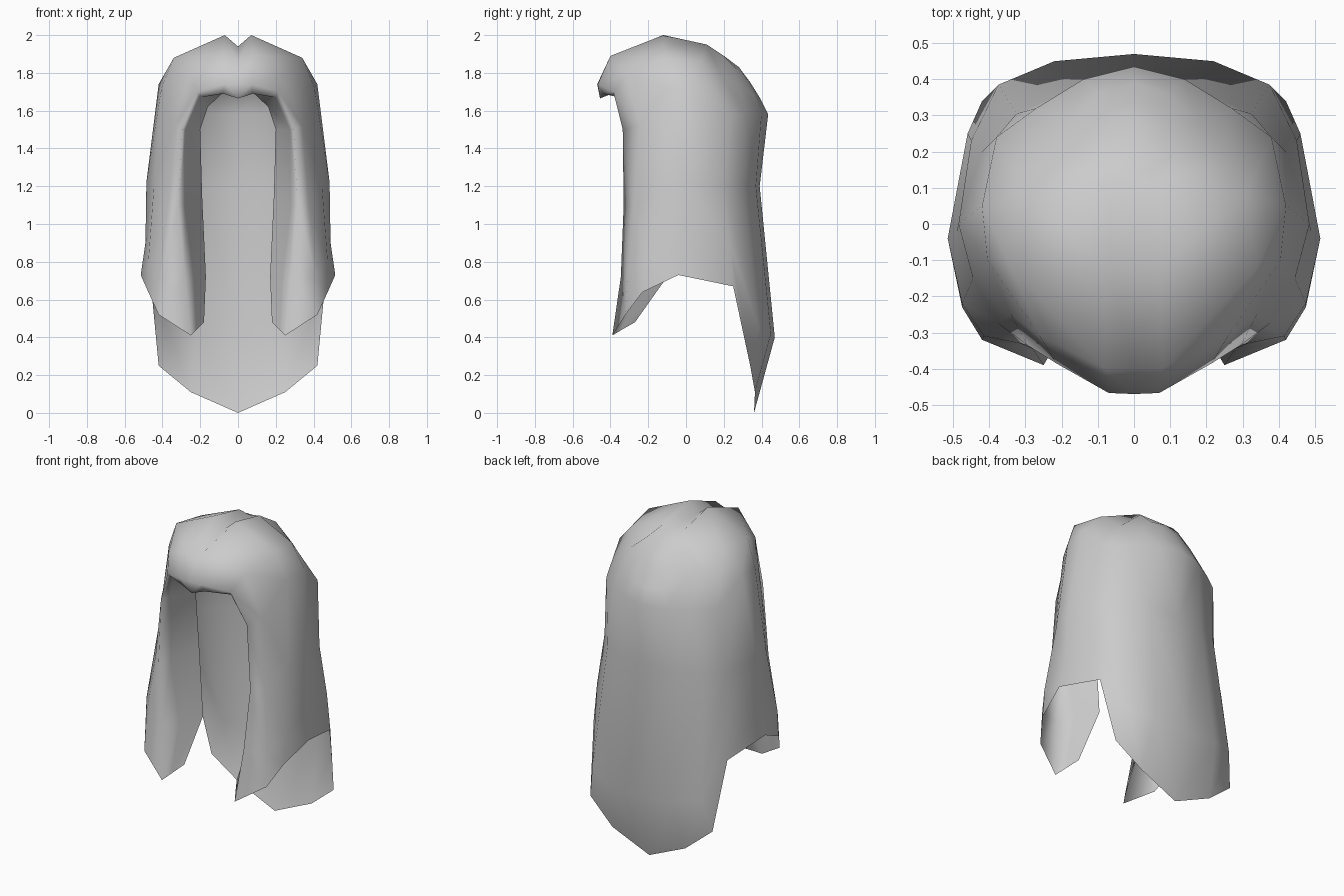
import bpy, bmesh

cube = bpy.data.objects.get("Cube")
if cube:
    bpy.data.objects.remove(cube, do_unlink=True)

# Left half of the hair: ten strands from the face edge round to the back.
# Crown: parting, beside the parting, upper crown
crown = [
    [(0, -.455, 1.665), (.08, -.38, 1.695), (.16, -.24, 1.62)],
    [(0, -.455, 1.665), (.08, -.44, 1.69), (.2, -.355, 1.67)],
    [(0, -.47, 1.74), (.07, -.467, 1.74), (.215, -.385, 1.70)],
    [(0, -.4, 1.86), (.08, -.4, 1.89), (.26, -.31, 1.79)],
    [(0, -.12, 1.94), (.07, -.12, 2.0), (.34, -.12, 1.88)],
    [(0, .12, 1.93), (.07, .11, 1.95), (.31, .08, 1.86)],
    [(0, .2, 1.89), (.12, .2, 1.89), (.26, .19, 1.77)],
    [(0, .28, 1.83), (.1, .27, 1.82), (.18, .28, 1.74)],
    [(0, .28, 1.83), (.06, .32, 1.77), (.1, .36, 1.68)],
    [(0, .28, 1.83), (0, .34, 1.75), (0, .39, 1.67)],
]
# Lengths: temple, shoulder, lower length, hem
lengths = [
    [(.2, -.13, 1.5), (.19, -.11, 1.15), (.17, -.1, .72), (.18, -.27, .48)],
    [(.275, -.27, 1.5), (.28, -.26, 1.1), (.235, -.24, .72), (.22, -.34, .44)],
    [(.295, -.335, 1.5), (.315, -.33, 1.1), (.28, -.345, .72), (.25, -.39, .41)],
    [(.34, -.25, 1.52), (.375, -.275, 1.1), (.415, -.31, .72), (.42, -.32, .52)],
    [(.405, -.1, 1.72), (.445, -.15, 1.2), (.475, -.22, .8), (.475, -.23, .64)],
    [(.42, .05, 1.74), (.485, 0, 1.22), (.49, -.02, .9), (.515, -.04, .73)],
    [(.38, .24, 1.58), (.42, .2, 1.2), (.45, .23, .9), (.46, .25, .67)],
    [(.27, .32, 1.58), (.325, .305, 1.2), (.375, .385, .45), (.42, .34, .25)],
    [(.14, .40, 1.58), (.18, .37, 1.2), (.22, .45, .42), (.25, .365, .11)],
    [(0, .435, 1.58), (0, .39, 1.2), (0, .47, .4), (0, .36, 0)],
]


def loft(bm, strands):
    """Bridge neighbouring strands with quads, outward side facing out."""
    grid = [[bm.verts.new(p) for p in s] for s in strands]
    for a, b in zip(grid, grid[1:]):
        for i in range(len(a) - 1):
            bm.faces.new((a[i], a[i + 1], b[i + 1], b[i]))
    bmesh.ops.remove_doubles(bm, verts=bm.verts, dist=.001)


bm = bmesh.new()
loft(bm, [c + l for c, l in zip(crown, lengths)])
mesh = bpy.data.meshes.new("long_hair")
bm.to_mesh(mesh)
bm.free()
hair = bpy.data.objects.new("long_hair", mesh)
bpy.context.collection.objects.link(hair)

# Mirrored right half
mirror = hair.modifiers.new("mirror", 'MIRROR')
mirror.use_clip = True
mirror.merge_threshold = .001

# Smooth shading
for p in mesh.polygons:
    p.use_smooth = True

# Single light grey colour
mat = bpy.data.materials.new("light_grey")
mat.use_nodes = True
colour = (.6, .6, .6, 1)
mat.diffuse_color = colour
mat.node_tree.nodes["Principled BSDF"].inputs["Base Color"].default_value = colour
mesh.materials.append(mat)
